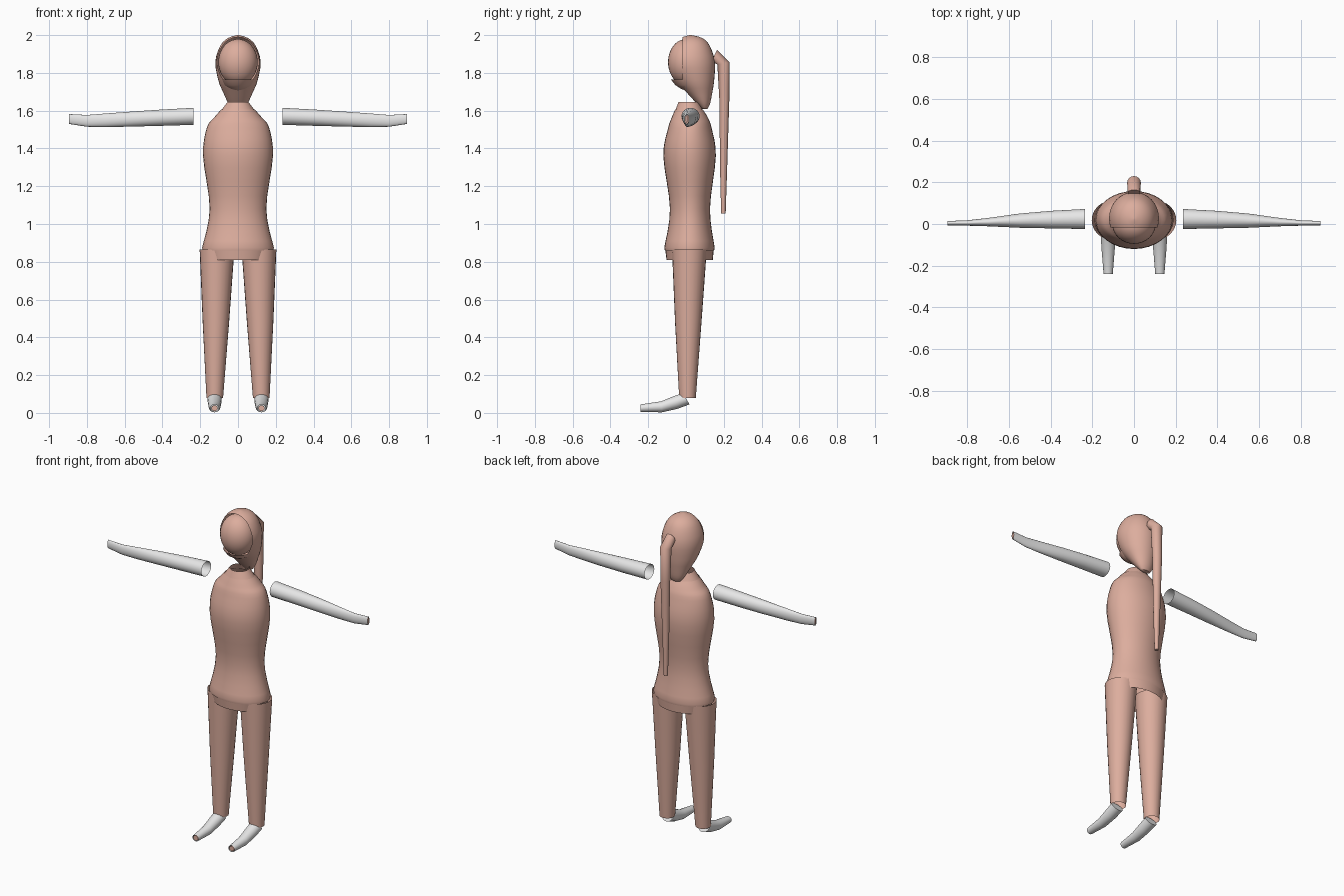
import bpy, bmesh, math
from mathutils import Vector

if "Cube" in bpy.data.objects:
    bpy.data.objects.remove(bpy.data.objects["Cube"])


def material(name, rgb):
    m = bpy.data.materials.new(name)
    m.diffuse_color = (*rgb, 1)
    m.use_nodes = True
    m.node_tree.nodes["Principled BSDF"].inputs["Base Color"].default_value = m.diffuse_color
    return m


SKIN = material("warm_pink", (0.72, 0.42, 0.34))
WHITE = material("plain_white", (0.8, 0.8, 0.8))


def finish(name, bm, mat, angle=35):
    bmesh.ops.recalc_face_normals(bm, faces=bm.faces)
    me = bpy.data.meshes.new(name)
    bm.to_mesh(me)
    bm.free()
    me.materials.append(mat)
    ob = bpy.data.objects.new(name, me)
    bpy.context.collection.objects.link(ob)
    bpy.ops.object.select_all(action='DESELECT')
    ob.select_set(True)
    bpy.context.view_layer.objects.active = ob
    bpy.ops.object.shade_smooth_by_angle(angle=math.radians(angle))
    return ob


def refine(rows, steps):
    """Catmull-Rom interpolation between rows of numbers."""
    out = []
    for i in range(len(rows) - 1):
        p0, p1 = rows[max(i - 1, 0)], rows[i]
        p2, p3 = rows[i + 1], rows[min(i + 2, len(rows) - 1)]
        for s in range(steps):
            t = s / steps
            out.append([0.5 * (2 * b + (c - a) * t + (2 * a - 5 * b + 4 * c - d) * t * t
                               + (3 * b - a - 3 * c + d) * t ** 3)
                        for a, b, c, d in zip(p0, p1, p2, p3)])
    return out + [rows[-1]]


def loft(rings, n=32, caps=()):
    """Rings are (center, first half-axis, second half-axis)."""
    bm = bmesh.new()
    loops = []
    for c, u, v in rings:
        c, u, v = Vector(c), Vector(u), Vector(v)
        loops.append([bm.verts.new(c + u * math.cos(2 * math.pi * k / n)
                                   + v * math.sin(2 * math.pi * k / n)) for k in range(n)])
    for a, b in zip(loops, loops[1:]):
        for k in range(n):
            bm.faces.new((a[k], a[(k + 1) % n], b[(k + 1) % n], b[k]))
    for i in caps:
        bm.faces.new(loops[i])
    return bm


def upright(rows, n=32, caps=()):
    """Rows are (z, half width, y front, y back)."""
    return loft([((0, (f + b) / 2, z), (w, 0, 0), (0, (b - f) / 2, 0))
                 for z, w, f, b in rows], n, caps)


# Torso with a small lip at the hem
body = refine([(0.875, 0.19, -0.115, 0.152), (1.08, 0.15, -0.085, 0.127),
               (1.36, 0.185, -0.12, 0.158), (1.51, 0.165, -0.094, 0.135),
               (1.565, 0.125, -0.075, 0.115), (1.605, 0.09, -0.058, 0.09)], 4)
finish("torso", upright([(0.86, 0.188, -0.112, 0.149)] + body), SKIN, 40)
finish("neck", upright([(1.60, 0.09, -0.057, 0.089), (1.645, 0.056, -0.04, 0.07)]), SKIN)
finish("hip_band", upright([(0.868, 0.18, -0.11, 0.147), (0.81, 0.165, -0.103, 0.142)]), SKIN)

# Face and jaw bowl
bm = bmesh.new()
bmesh.ops.create_uvsphere(bm, u_segments=32, v_segments=20, radius=1)
for v in bm.verts:
    v.co = Vector((v.co.x * 0.104, v.co.y * 0.095, 1.857 + v.co.z * 0.122))
finish("face", bm, SKIN)
finish("jaw", upright([(1.765, 0.085, -0.08, 0.08), (1.735, 0.072, -0.056, 0.08),
                       (1.715, 0.048, -0.025, 0.08), (1.705, 0.02, 0.0, 0.06)],
                      caps=(-1,)), SKIN, 50)

# Hair shell, open at the front
hair = refine([(1.61, 0.03, 0.085, 0.115), (1.64, 0.052, 0.055, 0.128), (1.70, 0.08, 0.0, 0.14),
               (1.76, 0.104, -0.05, 0.149), (1.86, 0.12, -0.10, 0.153),
               (1.945, 0.093, -0.07, 0.125), (1.985, 0.052, -0.027, 0.085),
               (2.0, 0.004, 0.02, 0.028)], 3)
bm = upright(hair, caps=(0, -1))
bmesh.ops.bisect_plane(bm, geom=bm.verts[:] + bm.edges[:] + bm.faces[:],
                       plane_co=(0, -0.018, 0), plane_no=(0, -1, 0), clear_outer=True)
finish("hair", bm, SKIN, 60)

# Ponytail: short root bending into a long thin tail
finish("ponytail", loft([
    ((0, 0.15, 1.892), (0.03, 0, 0), (0, 0.014, 0.03)),
    ((0, 0.198, 1.85), (0.033, 0, 0), (0, 0.032, 0.006)),
    ((0, 0.203, 1.65), (0.029, 0, 0), (0, 0.026, 0)),
    ((0, 0.199, 1.30), (0.02, 0, 0), (0, 0.019, 0)),
    ((0, 0.198, 1.055), (0.012, 0, 0), (0, 0.012, 0))], 16, (0, -1)), SKIN, 60)

for side, s in (("left", 1), ("right", -1)):
    # Sleeve-like arm: x, y centre, y half, z centre, z half
    arm = [(0.235, 0.024, 0.048, 1.570, 0.045), (0.40, 0.021, 0.042, 1.563, 0.043),
           (0.55, 0.016, 0.034, 1.556, 0.040), (0.70, 0.009, 0.020, 1.549, 0.036),
           (0.80, 0.005, 0.013, 1.546, 0.031), (0.895, 0.004, 0.010, 1.556, 0.026)]
    rings = [((s * x, y, z), (0, ry, 0), (0, 0, rz)) for x, y, ry, z, rz in arm]
    finish(side + "_arm", loft(rings, 24), WHITE, 60)
    finish(side + "_hand_tip", loft([((s * 0.88, 0.004, 1.555), (0, 0.007, 0), (0, 0, 0.02)),
                                     ((s * 0.894, 0.004, 1.556), (0, 0.007, 0), (0, 0, 0.02))],
                                    16, (0, -1)), SKIN)
    # Trouser leg
    finish(side + "_leg", loft([
        ((s * 0.111, 0.018, 0.865), (0.092, 0, 0), (0, 0.092, 0)),
        ((s * 0.117, 0.012, 0.48), (0.070, 0, 0), (0, 0.070, 0)),
        ((s * 0.123, 0.008, 0.08), (0.044, 0, 0), (0, 0.044, 0))], 24), SKIN, 60)
    # Foot sloping forward to a flat toe
    finish(side + "_foot", loft([
        ((s * 0.124, 0.001, 0.075), (0.038, 0, 0), (0, 0.018, -0.03)),
        ((s * 0.124, -0.055, 0.055), (0.036, 0, 0), (0, 0.008, -0.034)),
        ((s * 0.124, -0.13, 0.032), (0.031, 0, 0), (0, 0.002, -0.029)),
        ((s * 0.124, -0.24, 0.025), (0.022, 0, 0), (0, 0, -0.02))], 20, (0,)), WHITE, 60)
    finish(side + "_toe_tip", loft([
        ((s * 0.124, -0.22, 0.025), (0.017, 0, 0), (0, 0, 0.015)),
        ((s * 0.124, -0.239, 0.025), (0.017, 0, 0), (0, 0, 0.015))], 16, (0, -1)), SKIN)
